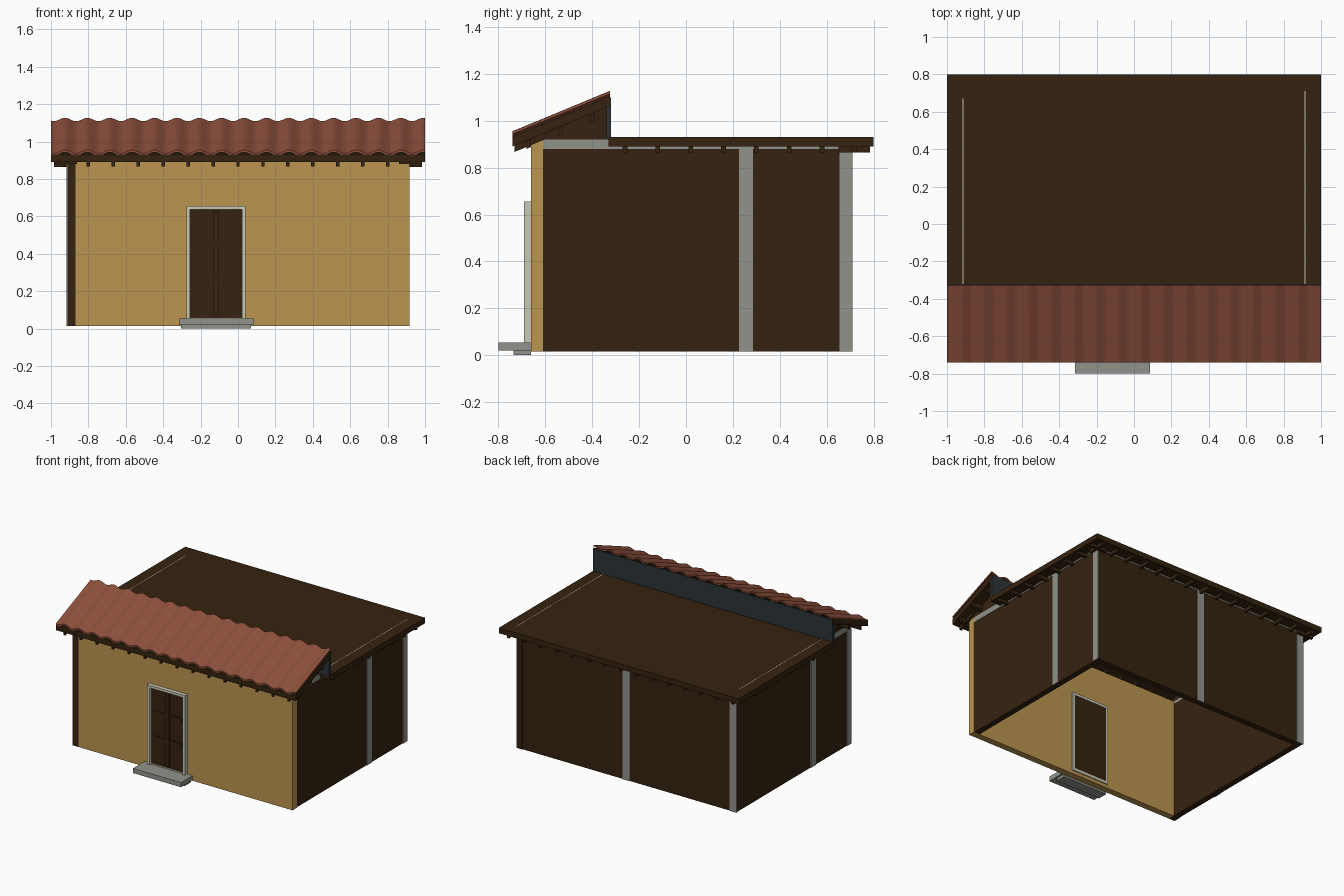
import bpy, bmesh, math

if "Cube" in bpy.data.objects:
    bpy.data.objects.remove(bpy.data.objects["Cube"])

def material(name, rgb):
    m = bpy.data.materials.new(name)
    m.diffuse_color = (*rgb, 1)
    m.use_nodes = True
    m.node_tree.nodes["Principled BSDF"].inputs["Base Color"].default_value = m.diffuse_color
    return m

OCHRE = material("ochre_plaster", (0.50, 0.30, 0.08))
WOOD = material("dark_wood", (0.036, 0.0165, 0.005))
TILE = material("clay_tile", (0.27, 0.08, 0.045))
SLATE = material("slate", (0.025, 0.034, 0.038))
STONE = material("grey_stone", (0.29, 0.29, 0.265))
TRIM = material("pale_trim", (0.60, 0.58, 0.46))

def finish(name, bm, mat):
    bmesh.ops.recalc_face_normals(bm, faces=bm.faces)
    me = bpy.data.meshes.new(name)
    bm.to_mesh(me)
    bm.free()
    me.materials.append(mat)
    ob = bpy.data.objects.new(name, me)
    bpy.context.collection.objects.link(ob)
    return ob

def add_prism(bm, pts, x0, x1):
    """Extrude a (y, z) outline along x."""
    a = [bm.verts.new((x0, y, z)) for y, z in pts]
    b = [bm.verts.new((x1, y, z)) for y, z in pts]
    n = len(pts)
    bm.faces.new(a)
    bm.faces.new(b)
    for i in range(n):
        j = (i + 1) % n
        bm.faces.new((a[i], a[j], b[j], b[i]))

def add_box(bm, x0, x1, y0, y1, z0, z1):
    add_prism(bm, [(y0, z0), (y1, z0), (y1, z1), (y0, z1)], x0, x1)

def boxes(name, mat, *dims):
    bm = bmesh.new()
    for d in dims:
        add_box(bm, *d)
    return finish(name, bm, mat)

# Walls in a pinwheel layout, open underneath
B, T = 0.015, 0.88
boxes("front_wall", OCHRE, (-0.868, 0.917, -0.66, -0.61, B, 0.92))
boxes("right_wall", WOOD, (0.868, 0.912, -0.61, 0.71, B, T))
boxes("left_wall", WOOD, (-0.912, -0.868, -0.66, 0.66, B, 0.90))
boxes("back_wall", WOOD, (-0.912, 0.868, 0.66, 0.705, B, T))

# Thin stone pilasters on the outer walls
boxes("pilasters", STONE,
      (0.912, 0.917, 0.225, 0.285, B, T), (0.912, 0.917, 0.655, 0.71, B, T),
      (-0.917, -0.912, -0.235, -0.175, B, T), (-0.917, -0.912, -0.66, -0.605, B, T),
      (-0.03, 0.03, 0.705, 0.71, B, T), (-0.917, -0.86, 0.705, 0.71, B, T))

# Stone band along the top of the walls
boxes("wall_top_band", STONE,
      (0.868, 0.916, -0.61, 0.71, T, 0.92), (-0.916, -0.868, -0.655, 0.66, T, 0.92),
      (-0.916, 0.868, 0.66, 0.709, T, 0.92))
boxes("roof_edge_lines", TRIM,
      (0.911, 0.916, -0.32, 0.71, 0.92, 0.931), (-0.916, -0.911, -0.32, 0.67, 0.92, 0.931))

# Flat roof slab and the joist ends below it
boxes("flat_roof", WOOD, (-1, 1, -0.33, 0.8, 0.89, 0.93))
joists = []
for k in range(8):
    y = -0.26 + 0.14 * k
    for x0, x1 in ((0.855, 0.985), (-0.985, -0.855)):
        joists.append((x0, x1, y - 0.01, y + 0.01, 0.865, 0.892))
joist_x = [-0.933 + 0.1333 * k for k in range(15)]
for x in joist_x:
    joists.append((x - 0.009, x + 0.009, 0.65, 0.785, 0.865, 0.892))
boxes("roof_joists", WOOD, *joists)

# Sloped roof: deck, rafters, purlin ends and gables
SL = 0.17 / 0.41
Y0, Y1 = -0.74, -0.325

def under(y):
    return 0.89 + (y - Y0) * SL

def sloped(bm, y0, y1, low, high, x0, x1):
    add_prism(bm, [(y0, under(y0) + low), (y1, under(y1) + low),
                   (y1, under(y1) + high), (y0, under(y0) + high)], x0, x1)

bm = bmesh.new()
sloped(bm, Y0, Y1, 0, 0.042, -1, 1)
finish("roof_deck", bm, WOOD)

bm = bmesh.new()
for x in joist_x:
    sloped(bm, -0.732, -0.6, -0.027, 0.002, x - 0.009, x + 0.009)
for y in (-0.67, -0.535, -0.4):
    for x0, x1 in ((0.86, 0.985), (-0.985, -0.86)):
        sloped(bm, y - 0.01, y + 0.01, -0.035, 0.002, x0, x1)
finish("rafters", bm, WOOD)

bm = bmesh.new()
for x0, x1 in ((0.868, 0.912), (-0.912, -0.868)):
    add_prism(bm, [(-0.64, 0.92), (-0.335, 0.92), (-0.335, under(-0.335)),
                   (-0.64, under(-0.64))], x0, x1)
finish("gables", bm, WOOD)

boxes("slate_back_wall", SLATE, (-0.998, 0.998, -0.34, -0.32, 0.92, 1.098))

# Wavy clay tile sheet
bm = bmesh.new()
N = 200
rings = []
for i in range(N + 1):
    x = -1 + 2 * i / N
    w = 0.056 + 0.009 * math.cos(2 * math.pi * (x + 0.925) / 0.1197)
    rings.append([bm.verts.new((x, y, under(y) + w + t))
                  for y, t in ((Y0, -0.012), (Y1, -0.012), (Y1, 0), (Y0, 0))])
for a, b in zip(rings, rings[1:]):
    for j in range(4):
        k = (j + 1) % 4
        bm.faces.new((a[j], a[k], b[k], b[j]))
bm.faces.new(rings[0])
bm.faces.new(rings[-1])
tiles = finish("roof_tiles", bm, TILE)
bpy.context.view_layer.objects.active = tiles
tiles.select_set(True)
bpy.ops.object.shade_smooth_by_angle(angle=math.radians(40))

# Door frame, door with raised rails, and steps
boxes("door_frame", TRIM,
      (-0.275, -0.256, -0.69, -0.602, 0.04, 0.655), (0.021, 0.04, -0.69, -0.602, 0.04, 0.655),
      (-0.256, 0.021, -0.69, -0.602, 0.636, 0.655), (-0.256, 0.021, -0.675, -0.602, 0.04, 0.06))
boxes("door", WOOD, (-0.256, 0.021, -0.665, -0.604, 0.06, 0.636))
boxes("door_rails", WOOD,
      (-0.133, -0.102, -0.674, -0.66, 0.07, 0.626),
      (-0.236, 0.001, -0.672, -0.66, 0.43, 0.465),
      (-0.236, 0.001, -0.672, -0.66, 0.24, 0.275))
boxes("upper_step", STONE, (-0.315, 0.085, -0.8, -0.655, 0.02, 0.055))
boxes("lower_step", STONE, (-0.305, 0.07, -0.735, -0.66, 0, 0.02))
